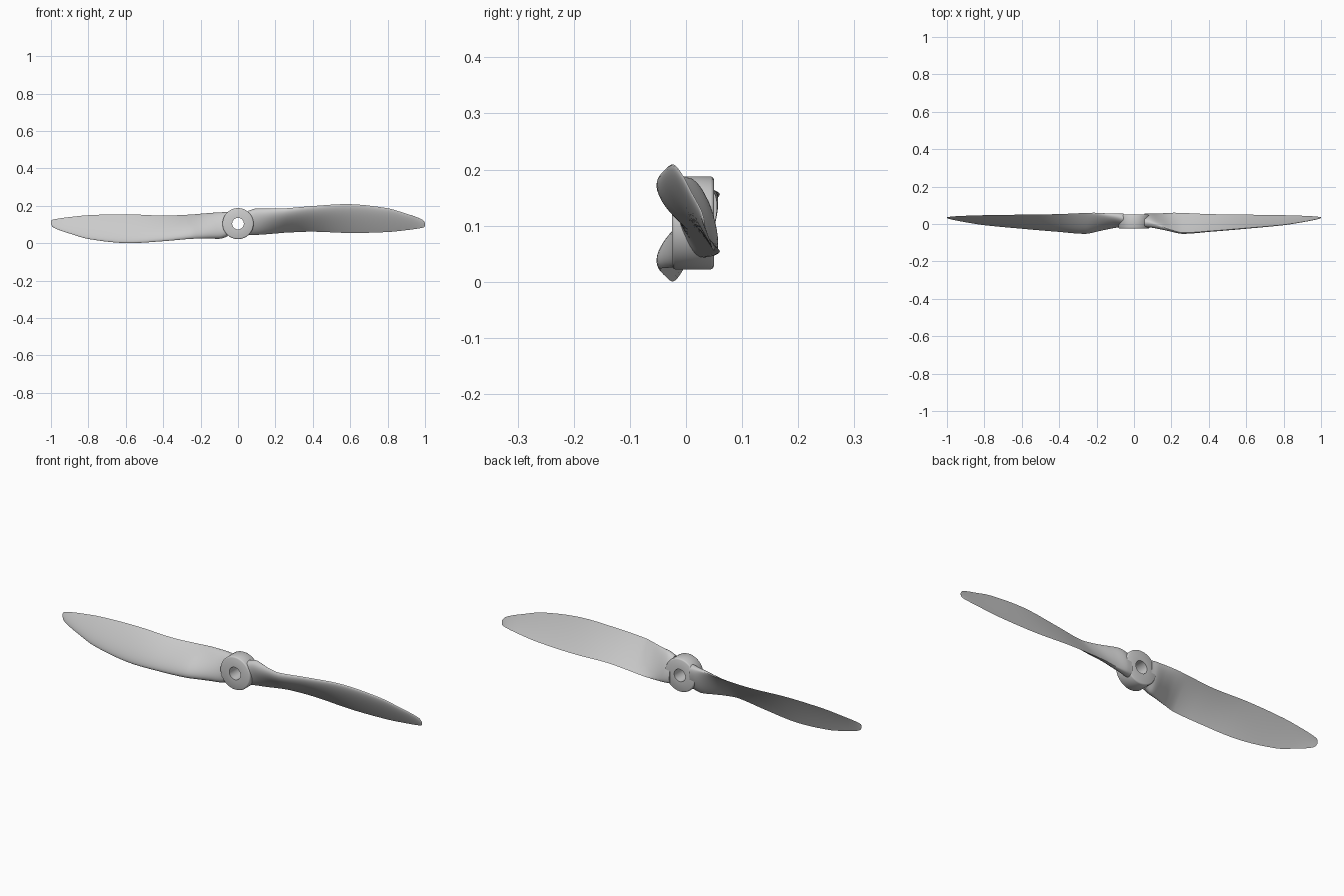
import bpy, bmesh, math
from mathutils import Matrix, Vector

if "Cube" in bpy.data.objects:
    bpy.data.objects.remove(bpy.data.objects["Cube"])

CZ = 0.105  # height of the spin axis


def finish(bm, name, angle=40):
    bmesh.ops.recalc_face_normals(bm, faces=bm.faces)
    me = bpy.data.meshes.new(name)
    bm.to_mesh(me)
    bm.free()
    ob = bpy.data.objects.new(name, me)
    bpy.context.collection.objects.link(ob)
    bpy.ops.object.select_all(action='DESELECT')
    bpy.context.view_layer.objects.active = ob
    ob.select_set(True)
    bpy.ops.object.shade_smooth_by_angle(angle=math.radians(angle))
    return ob


# Hub: ring profile (radius, y) turned about the y axis
def make_hub():
    prof = [(0.031, -0.025), (0.077, -0.025), (0.081, -0.023), (0.083, -0.019),
            (0.083, 0.044), (0.081, 0.048), (0.077, 0.05), (0.031, 0.05)]
    bm = bmesh.new()
    n = 64
    rings = []
    for i in range(n):
        a = 2 * math.pi * i / n
        rings.append([bm.verts.new((r * math.cos(a), y, CZ + r * math.sin(a))) for r, y in prof])
    for i in range(n):
        p, q = rings[i], rings[(i + 1) % n]
        for j in range(len(prof)):
            k = (j + 1) % len(prof)
            bm.faces.new((p[j], p[k], q[k], q[j]))
    return finish(bm, "hub")


# Blade stations: x, leading y z, trailing y z, front bulge, back bulge, roundness
STATIONS = [
    (0.055, 0.004, 0.172, 0.040, 0.045, 0.036, 0.028, 1.0),
    (0.09, 0.000, 0.184, 0.048, 0.046, 0.036, 0.024, 0.9),
    (0.14, -0.013, 0.185, 0.055, 0.049, 0.035, 0.012, 0.7),
    (0.20, -0.032, 0.185, 0.060, 0.053, 0.030, 0.000, 0.4),
    (0.26, -0.046, 0.187, 0.059, 0.057, 0.026, -0.004, 0.1),
    (0.40, -0.038, 0.199, 0.053, 0.062, 0.018, -0.005, 0.0),
    (0.60, -0.022, 0.209, 0.050, 0.055, 0.013, -0.004, 0.0),
    (0.80, -0.004, 0.187, 0.047, 0.060, 0.009, -0.003, 0.0),
    (0.90, 0.011, 0.158, 0.044, 0.070, 0.006, -0.002, 0.0),
    (0.96, 0.022, 0.138, 0.041, 0.078, 0.004, -0.001, 0.0),
    (0.99, 0.029, 0.123, 0.038, 0.084, 0.003, 0.000, 0.0),
    (1.00, 0.033, 0.108, 0.036, 0.090, 0.001, 0.000, 0.0),
]


def spline(i, t):
    # Hermite curve through the stations, allowing for uneven spacing
    s = STATIONS
    def slope(j, c):
        a, b = s[max(j - 1, 0)], s[min(j + 1, len(s) - 1)]
        return (b[c] - a[c]) / (b[0] - a[0])
    p, q = s[i], s[i + 1]
    h = q[0] - p[0]
    out = [p[0] + h * t]
    for c in range(1, 8):
        out.append((2*t**3 - 3*t*t + 1) * p[c] + (t**3 - 2*t*t + t) * h * slope(i, c)
                   + (3*t*t - 2*t**3) * q[c] + (t**3 - t*t) * h * slope(i + 1, c))
    return out


def section(x, ly, lz, ty, tz, tf, tb, rnd, n=40):
    lead, trail = Vector((ly, lz)), Vector((ty, tz))
    d = trail - lead
    nrm = Vector((d.y, -d.x)).normalized()
    pts = []
    for k in range(n):
        a = 2 * math.pi * k / n
        u = (1 - math.cos(a)) / 2
        foil = (1.4845*u**0.5 - 0.63*u - 1.758*u*u + 1.4215*u**3 - 0.518*u**4) * 2
        oval = abs(math.sin(a)) ** 0.8
        h = foil * (1 - rnd) + oval * rnd
        if k <= n // 2:
            off = tf * h
        elif tb < 0:
            off = tb * math.sin(a) ** 2 * 0.8   # hollow rear face
        else:
            off = -tb * h
        if tb < 0 and k > n // 2:
            off = -off * -1 if off > 0 else -off
        p = lead + d * u + nrm * off
        pts.append((x, p.x, p.y))
    return pts


# Blade: loft of the sections, second one turned half way round the axis
def make_blade(name, turn):
    rows = []
    for i in range(len(STATIONS) - 1):
        rows += [spline(i, t / 5) for t in range(5)]
    rows.append(list(STATIONS[-1]))
    bm = bmesh.new()
    loops = [[bm.verts.new(p) for p in section(*r)] for r in rows]
    n = len(loops[0])
    for a, b in zip(loops, loops[1:]):
        for j in range(n):
            k = (j + 1) % n
            bm.faces.new((a[j], a[k], b[k], b[j]))
    bm.faces.new(loops[0])
    bm.faces.new(loops[-1])
    if turn:
        bmesh.ops.rotate(bm, verts=bm.verts, cent=(0, 0, CZ),
                         matrix=Matrix.Rotation(math.pi, 3, 'Y'))
    return finish(bm, name)


make_hub()
make_blade("right_blade", False)
make_blade("left_blade", True)
